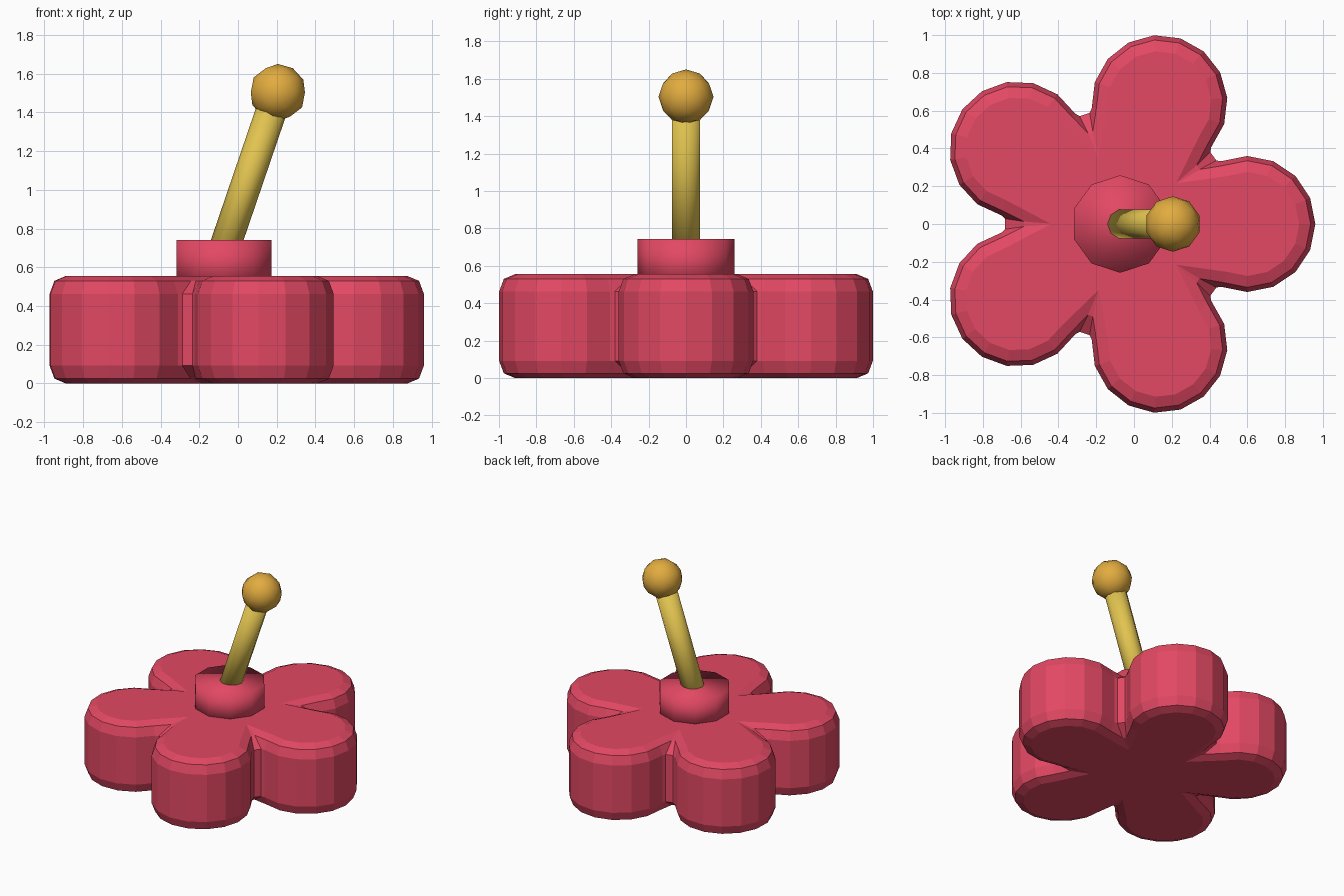
import bpy
import bmesh
from math import sin, cos, radians
from mathutils import Matrix, Vector

if "Cube" in bpy.data.objects:
    bpy.data.objects.remove(bpy.data.objects["Cube"], do_unlink=True)

CENTRE_X = -0.073
PETALS = 5


def material(name, rgb):
    mat = bpy.data.materials.new(name)
    mat.use_nodes = True
    mat.diffuse_color = (*rgb, 1)
    mat.node_tree.nodes["Principled BSDF"].inputs["Base Color"].default_value = (*rgb, 1)
    return mat


def finish(name, bm, mat, smooth):
    bmesh.ops.recalc_face_normals(bm, faces=bm.faces)
    for face in bm.faces:
        face.smooth = smooth
    mesh = bpy.data.meshes.new(name)
    bm.to_mesh(mesh)
    bm.free()
    mesh.materials.append(mat)
    obj = bpy.data.objects.new(name, mesh)
    bpy.context.collection.objects.link(obj)
    return obj


pink = material("petal pink", (0.76, 0.065, 0.125))
yellow = material("stem yellow", (0.76, 0.55, 0.08))
gold = material("tip gold", (0.76, 0.41, 0.05))


# Flower base: stacked outlines with rounded petal tips and narrow webs
def flower_outline(petal_radius, web_radius, web_half_angle):
    points = []
    for i in range(PETALS):
        turn = Matrix.Rotation(radians(72 * i), 2)
        for k in range(-5, 6):
            a = radians(22.5 * k)
            points.append(turn @ Vector((0.673 + petal_radius * cos(a), petal_radius * sin(a))))
        for side in (-1, 1):
            a = radians(36 + side * web_half_angle)
            points.append(turn @ Vector((web_radius * cos(a), web_radius * sin(a))))
    return points


# Each level: height, petal radius, web radius, web half angle
edge = [(0.0, 0.275, 0.37, 0.3), (0.025, 0.335, 0.51, 1.5), (0.092, 0.36, 0.61, 2.6)]
levels = edge + [(0.555 - z, *rest) for z, *rest in reversed(edge)]

bm = bmesh.new()
rings = []
for z, *shape in levels:
    rings.append([bm.verts.new((p.x + CENTRE_X, p.y, z)) for p in flower_outline(*shape)])
for low, high in zip(rings, rings[1:]):
    for i in range(len(low)):
        j = (i + 1) % len(low)
        bm.faces.new((low[i], low[j], high[j], high[i]))
bm.faces.new(rings[0][::-1])
bm.faces.new(rings[-1])
finish("flower_base", bm, pink, False)


# Round posts between two points
def post(name, start, end, radius, sides, mat):
    start, end = Vector(start), Vector(end)
    axis = end - start
    bm = bmesh.new()
    bmesh.ops.create_cone(bm, cap_ends=True, segments=sides, radius1=radius,
                          radius2=radius, depth=axis.length)
    tilt = axis.to_track_quat("Z", "Y").to_matrix().to_4x4() if axis.x else Matrix()
    bmesh.ops.transform(bm, verts=bm.verts,
                        matrix=Matrix.Translation((start + end) / 2) @ tilt)
    return finish(name, bm, mat, True)


post("hub", (CENTRE_X, 0, 0.5), (CENTRE_X, 0, 0.742), 0.258, 10, pink)
post("stem", (-0.107, 0, 0.59), (0.19, 0, 1.46), 0.08, 10, yellow)

# Ball at the end of the stem
bm = bmesh.new()
bmesh.ops.create_icosphere(bm, subdivisions=2, radius=0.147,
                           matrix=Matrix.Translation((0.206, 0, 1.503)))
finish("stem_ball", bm, gold, True)
